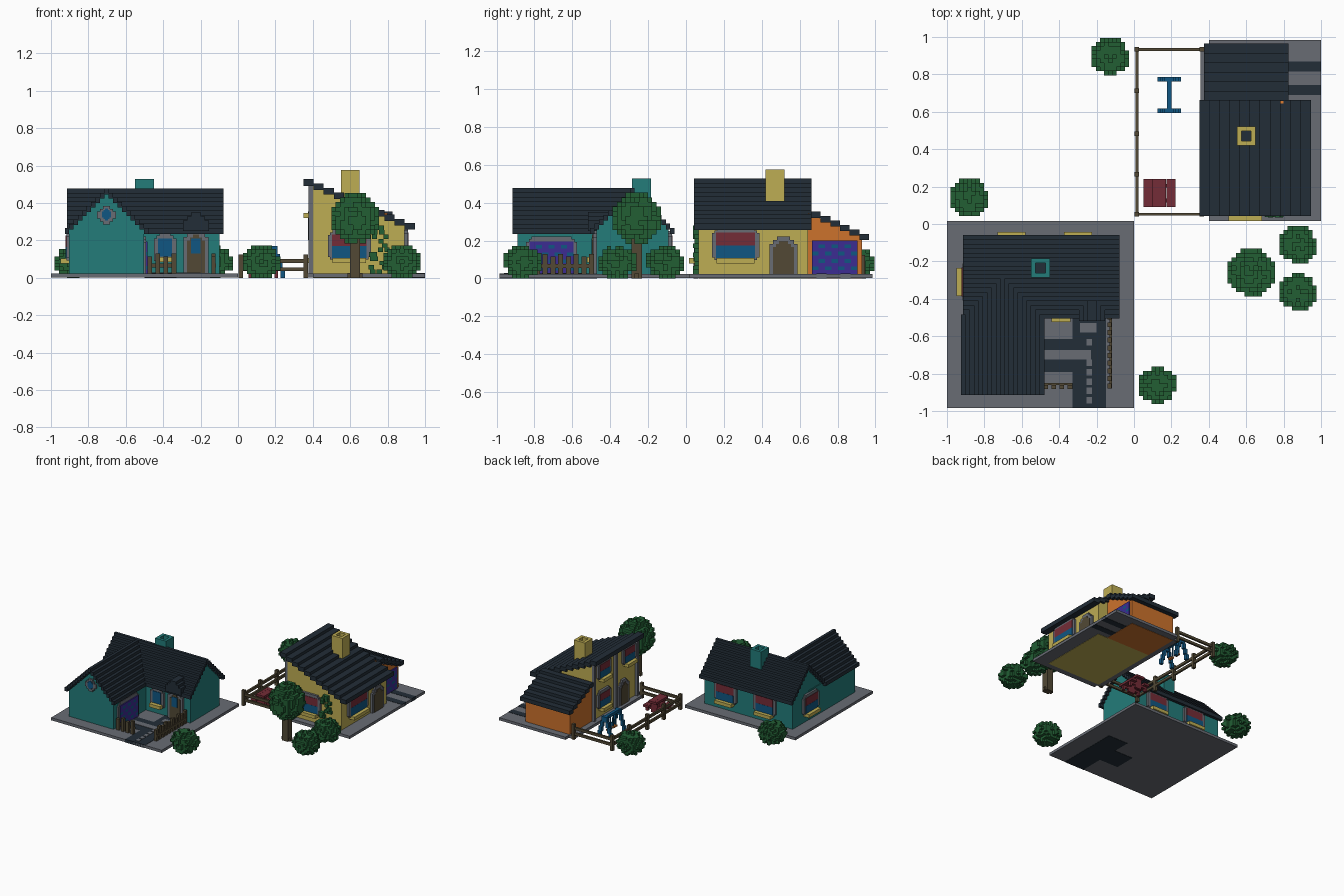
import bpy, bmesh, math, random
from mathutils import Vector

cube = bpy.data.objects.get("Cube")
if cube:
    bpy.data.objects.remove(cube, do_unlink=True)
random.seed(4)
V = 0.0235  # block size


def lin(c):
    return c / 12.92 if c <= 0.04045 else ((c + 0.055) / 1.055) ** 2.4


def material(name, r, g, b):
    m = bpy.data.materials.new(name)
    col = (lin(r / 255), lin(g / 255), lin(b / 255), 1)
    m.use_nodes = True
    m.diffuse_color = col
    m.node_tree.nodes["Principled BSDF"].inputs["Base Color"].default_value = col
    return m


TEAL = material("teal", 35, 124, 122)
SLATE = material("slate", 34, 45, 55)
GREY = material("grey", 104, 108, 116)
YELLOW = material("yellow", 190, 173, 84)
RED = material("red", 116, 44, 55)
BLUE = material("blue", 16, 86, 130)
PURPLE = material("purple", 60, 44, 146)
ORANGE = material("orange", 204, 114, 44)
GREEN = material("green", 34, 94, 52)
BROWN = material("brown", 82, 73, 53)


def finish(name, bm, *mats):
    bmesh.ops.recalc_face_normals(bm, faces=bm.faces)
    me = bpy.data.meshes.new(name)
    bm.to_mesh(me)
    bm.free()
    for m in mats:
        me.materials.append(m)
    ob = bpy.data.objects.new(name, me)
    bpy.context.collection.objects.link(ob)
    return ob


def boxes(name, mat, items):
    """Boxes given as x0, x1, y0, y1, z0, z1."""
    bm = bmesh.new()
    for x0, x1, y0, y1, z0, z1 in items:
        for v in bmesh.ops.create_cube(bm, size=1)["verts"]:
            v.co = ((x0, x1)[v.co.x > 0], (y0, y1)[v.co.y > 0], (z0, z1)[v.co.z > 0])
    return finish(name, bm, mat)


def place(face, pos, u, z, d):
    """Point at u, z on a wall, raised d outwards."""
    s = 1 if face[0] == "+" else -1
    return Vector((pos + s * d, u, z) if face[1] == "x" else (u, pos + s * d, z))


def prism(name, mat, face, pos, pts, d0, d1):
    bm = bmesh.new()
    a = [bm.verts.new(place(face, pos, u, z, d0)) for u, z in pts]
    b = [bm.verts.new(place(face, pos, u, z, d1)) for u, z in pts]
    bm.faces.new(a)
    bm.faces.new(b)
    for i in range(len(a)):
        j = (i + 1) % len(a)
        bm.faces.new((a[i], a[j], b[j], b[i]))
    return finish(name, bm, mat)


def outline(u, z0, w, h, s, low=True):
    """Rectangle with stepped corners, on top only when low is False."""
    top = [(w / 2, h - 2 * s), (w / 2 - s, h - 2 * s), (w / 2 - s, h - s),
           (w / 2 - 2 * s, h - s), (w / 2 - 2 * s, h)]
    right = ([(x, h - z) for x, z in reversed(top)] if low else [(w / 2, 0)]) + top
    return [(u + x, z0 + z) for x, z in right + [(-x, z) for x, z in reversed(right)]]


def rect(u, z0, w, h):
    return [(u - w / 2, z0), (u + w / 2, z0), (u + w / 2, z0 + h), (u - w / 2, z0 + h)]


def window(name, face, pos, u, z0, w, h):
    prism(name + "_frame", GREY, face, pos, outline(u, z0, w, h, 0.013), -0.01, 0.018)
    iw, ih = w - 0.045, h - 0.045
    prism(name + "_curtain", RED, face, pos, rect(u, z0 + 0.022 + ih / 2, iw, ih / 2), 0, 0.021)
    prism(name + "_glass", BLUE, face, pos, rect(u, z0 + 0.022, iw, ih / 2), 0, 0.022)
    prism(name + "_flower_box", YELLOW, face, pos, rect(u, z0 - 0.005, w - 0.05, 0.027), 0, 0.05)


def door(name, face, pos, u, w, h):
    prism(name + "_frame", GREY, face, pos, outline(u, 0.022, w, h, 0.02, False), -0.01, 0.018)
    prism(name + "_leaf", BROWN, face, pos, outline(u, 0.022, w - 0.04, h - 0.025, 0.016, False), 0, 0.022)


def garage_door(name, pos, y0, y1, z1):
    """Purple panel with staggered blue blocks."""
    nu, nz, z0 = 14, 9, 0.024
    bm = bmesh.new()
    grid = [[bm.verts.new((pos, y0 + (y1 - y0) * i / nu, z0 + (z1 - z0) * j / nz))
             for j in range(nz + 1)] for i in range(nu + 1)]
    for i in range(nu):
        for j in range(nz):
            f = bm.faces.new((grid[i][j], grid[i + 1][j], grid[i + 1][j + 1], grid[i][j + 1]))
            f.material_index = int(j % 2 == 1 and (i + j - 1) % 4 < 2)
    geo = bmesh.ops.extrude_face_region(bm, geom=bm.faces[:])["geom"]
    for g in geo:
        if isinstance(g, bmesh.types.BMVert):
            g.co.x += 0.008
    return finish(name, bm, PURPLE, BLUE)


def foliage(name, cx, cy, cz, r, rz, n):
    """Ball of blocks with a rough skin."""
    s, h = 2 * r / n, n // 2
    cells = set()
    for i in range(-h, h + 1):
        for j in range(-h, h + 1):
            for k in range(-h, h + 1):
                if math.sqrt(i * i + j * j + k * k) < n / 2 - random.choice((0, 0, 0.5)):
                    cells.add((i, j, k))
    bm = bmesh.new()
    for c in cells:
        for ax in range(3):
            for sg in (-1, 1):
                nb = list(c)
                nb[ax] += sg
                if tuple(nb) in cells:
                    continue
                quad = []
                for a, b in ((-.5, -.5), (.5, -.5), (.5, .5), (-.5, .5)):
                    p = list(c)
                    p[ax] += sg * 0.5
                    p[(ax + 1) % 3] += a * sg
                    p[(ax + 2) % 3] += b
                    quad.append(bm.verts.new((cx + p[0] * s, cy + p[1] * s, cz + p[2] * 2 * rz / n)))
                bm.faces.new(quad)
    bmesh.ops.remove_doubles(bm, verts=bm.verts, dist=0.0005)
    return finish(name, bm, GREEN)


def chimney(name, mat, x0, y0, s, z0, z1):
    t = s * 0.24
    boxes(name, mat, [(x0, x0 + s, y0, y0 + t, z0, z1), (x0, x0 + s, y0 + s - t, y0 + s, z0, z1),
                      (x0, x0 + t, y0 + t, y0 + s - t, z0, z1), (x0 + s - t, x0 + s, y0 + t, y0 + s - t, z0, z1)])
    boxes(name + "_flue", SLATE, [(x0 + t, x0 + s - t, y0 + t, y0 + s - t, z0, z1 - 0.03)])


# --- Teal cottage: plot, paths, walls ---
boxes("cottage_plot", GREY, [(-1, 0, -0.985, 0.015, 0.002, 0.024)])
boxes("cottage_path", SLATE, [(-0.33, -0.15, -0.985, -0.47, 0, 0.026), (-0.5, -0.33, -0.79, -0.615, 0, 0.026)])
stones = [(-0.485, -0.23, -0.725, -0.675, 0.02, 0.029), (-0.29, -0.2, -0.58, -0.53, 0.02, 0.029)]
stones += [(-0.255, -0.225, y, y + 0.035, 0.02, 0.029) for y in (-0.96, -0.91, -0.86, -0.81, -0.76, -0.65)]
boxes("path_stones", GREY, stones)

RY, RX, TOP = -0.283, -0.703, 0.477
for name, face, c, hw, d0, d1 in (("cottage_main_walls", "+x", RY, 0.19, -0.9, -0.1),
                                  ("cottage_wing_walls", "+y", RX, 0.2, -0.89, -0.3)):
    pk = TOP - 0.017
    prism(name, TEAL, face, 0, [(c - hw, 0.02), (c + hw, 0.02), (c + hw, pk - hw), (c, pk), (c - hw, pk - hw)], d0, d1)

# Stepped gable roofs
main, wing = [], []
for i in range(10):
    z1 = TOP - i * V
    z0 = z1 - 1.3 * V
    for s in ((-1, 1) if i else (1,)):
        a, b = sorted((s * (i - 0.5) * V, s * (i + 0.5) * V))
        main.append((-0.915, -0.077, RY + a, RY + b, z0, z1))
        wing.append((RX + a, RX + b, -0.915, RY - (i - 0.5) * V, z0, z1 - 0.0005))
boxes("cottage_main_roof", SLATE, main)
boxes("cottage_wing_roof", SLATE, wing)
chimney("cottage_chimney", TEAL, -0.55, -0.285, 0.1, 0.38, 0.527)

# Cottage openings
for i, x in enumerate((-0.30, -0.655)):
    window("cottage_back_window_%d" % (i + 1), "+y", RY + 0.19, x, 0.08, 0.2, 0.17)
window("cottage_side_window", "-x", -0.9, -0.31, 0.08, 0.2, 0.17)
FW = RY - 0.19
prism("front_window_frame", GREY, "-y", FW, outline(-0.39, 0.09, 0.12, 0.15, 0.015, False), -0.01, 0.018)
prism("front_window_glass", BLUE, "-y", FW, rect(-0.39, 0.115, 0.075, 0.095), 0, 0.022)
prism("front_window_flower_box", YELLOW, "-y", FW, rect(-0.39, 0.085, 0.1, 0.027), 0, 0.05)
door("cottage_door", "-y", FW, -0.225, 0.135, 0.235)
prism("cottage_door_glass", BLUE, "-y", FW, rect(-0.225, 0.13, 0.05, 0.08), 0, 0.026)
prism("door_hood", SLATE, "-y", FW, outline(-0.225, 0.25, 0.14, 0.1, 0.022, False), -0.1, 0.045)
prism("gable_window_frame", GREY, "-y", -0.89, outline(RX, 0.285, 0.1, 0.1, 0.016), -0.01, 0.012)
prism("gable_window_glass", BLUE, "-y", -0.89, outline(RX, 0.305, 0.05, 0.065, 0.008), 0, 0.016)
prism("wing_door_frame", GREY, "+x", -0.503, outline(-0.71, 0.022, 0.27, 0.2, 0.015, False), -0.01, 0.012)
garage_door("wing_garage_door", -0.492, -0.825, -0.595, 0.195)

# Picket fence round the front garden
pick = [(-0.48, -0.33, -0.862, -0.85, 0.055, 0.075), (-0.13, -0.118, -0.88, -0.5, 0.055, 0.075)]
for i in range(4):
    x = -0.485 + i * 0.043
    pick.append((x, x + 0.026, -0.882, -0.86, 0.02, 0.115 + 0.015 * (i % 2)))
for i in range(10):
    y = -0.88 + i * 0.041
    pick.append((-0.143, -0.121, y, y + 0.026, 0.02, 0.115 + 0.015 * (i % 2)))
boxes("picket_fence", BROWN, pick)

# --- Yellow house: plot, drive, walls ---
boxes("house_plot", GREY, [(0.4, 1, 0.015, 0.985, 0.002, 0.024), (0.355, 0.4, 0.045, 0.94, 0.002, 0.024)])
boxes("drive_tracks", SLATE, [(0.8, 1, 0.69, 0.743, 0, 0.026), (0.8, 1, 0.815, 0.868, 0, 0.026)])
prism("house_walls", YELLOW, "+y", 0, [(0.4, 0), (0.89, 0), (0.89, 0.287), (0.4, 0.5)], 0.065, 0.645)
prism("garage_walls", ORANGE, "+x", 0, [(0.645, 0), (0.93, 0), (0.93, 0.222), (0.645, 0.345)], 0.4, 0.8)
boxes("house_roof", SLATE, [(0.35 + i * 0.0541, 0.35 + (i + 1) * 0.0541, 0.042, 0.663,
                             0.492 - i * V, 0.527 - i * V) for i in range(11)])
boxes("garage_roof", SLATE, [(0.375, 0.825, 0.66 + i * 0.051, 0.66 + (i + 1) * 0.051,
                              0.32 - i * V, 0.353 - i * V) for i in range(6)])
chimney("house_chimney", YELLOW, 0.55, 0.42, 0.1, 0.38, 0.575)

# House openings
window("house_side_window", "+x", 0.89, 0.262, 0.085, 0.25, 0.18)
window("house_front_window", "-y", 0.065, 0.595, 0.085, 0.23, 0.17)
door("house_door", "+x", 0.89, 0.515, 0.15, 0.2)
for i, (y, z) in enumerate(((0.5, 0.325), (0.18, 0.325), (0.5, 0.085))):
    window("house_yard_window_%d" % (i + 1), "-x", 0.4, y, z, 0.17, 0.155)
door("yard_door", "-x", 0.4, 0.25, 0.13, 0.2)
garage_door("house_garage_door", 0.8, 0.665, 0.905, 0.2)
boxes("wall_corner_strips", GREY, [(0.378, 0.4, y, y + 0.022, 0.02, 0.49) for y in (0.065, 0.34, 0.62)])

# Climbing plant on the front wall
vine = []
for k in range(11):
    for x in (0.755 + 0.03 * math.sin(k * 1.3), 0.755 + random.uniform(-0.06, 0.05)):
        vine.append((x - 0.014, x + 0.014, 0.035 + random.uniform(0, 0.012), 0.07, 0.02 + k * V, 0.02 + (k + 1) * V))
boxes("climbing_plant", GREEN, vine)

# --- Yard: rail fence, picnic table, swing ---
rails = []
for z in (0.035, 0.08):
    rails += [(0.008, 0.365, 0.045, 0.06, z, z + 0.021), (0.008, 0.365, 0.925, 0.94, z, z + 0.021),
              (0.008, 0.023, 0.06, 0.925, z, z + 0.021)]
posts = [(0.002, y) for y in (0.04, 0.255, 0.47, 0.7, 0.922)] + [(0.35, 0.04), (0.35, 0.922)]
rails += [(x, x + 0.024, y, y + 0.024, 0, 0.125) for x, y in posts]
boxes("rail_fence", BROWN, rails)

planks = []
for i in range(7):
    z = 0.1 if 2 <= i <= 4 else 0.055
    x = 0.05 + i * 0.0245
    planks.append((x, x + 0.024, 0.09, 0.24, z - 0.018, z))
for y in (0.115, 0.195):
    planks += [(0.06, 0.212, y, y + 0.02, 0.022, 0.038), (0.105, 0.165, y, y + 0.02, 0, 0.083)]
    planks += [(x, x + 0.02, y, y + 0.02, 0, 0.04) for x in (0.055, 0.195)]
boxes("picnic_table", RED, planks)

frame = [(0.176, 0.2, 0.595, 0.785, 0.147, 0.17)]
for y in (0.593, 0.763):
    for k in range(4):
        for s in (-1, 1):
            x = 0.188 + s * (0.051 - k * 0.013)
            frame.append((x - 0.012, x + 0.012, y, y + 0.024, k * 0.042, k * 0.042 + 0.044))
for y in (0.635, 0.705):
    frame += [(0.184, 0.192, a, a + 0.008, 0.05, 0.15) for a in (y, y + 0.034)]
boxes("swing_frame", BLUE, frame)
boxes("swing_seats", ORANGE, [(0.176, 0.2, y, y + 0.042, 0.04, 0.052) for y in (0.635, 0.705)])

# --- Planting ---
for i, (x, y) in enumerate(((-0.126, 0.895), (-0.88, 0.142), (0.877, -0.11), (0.877, -0.362), (0.126, -0.863))):
    foliage("bush_%d" % (i + 1), x, y, 0.086, 0.1, 0.086, 9)
boxes("tree_trunk", BROWN, [(0.598, 0.652, -0.287, -0.233, 0, 0.22), (0.585, 0.665, -0.272, -0.248, 0, 0.025)])
foliage("tree_crown", 0.627, -0.26, 0.318, 0.128, 0.135, 11)
